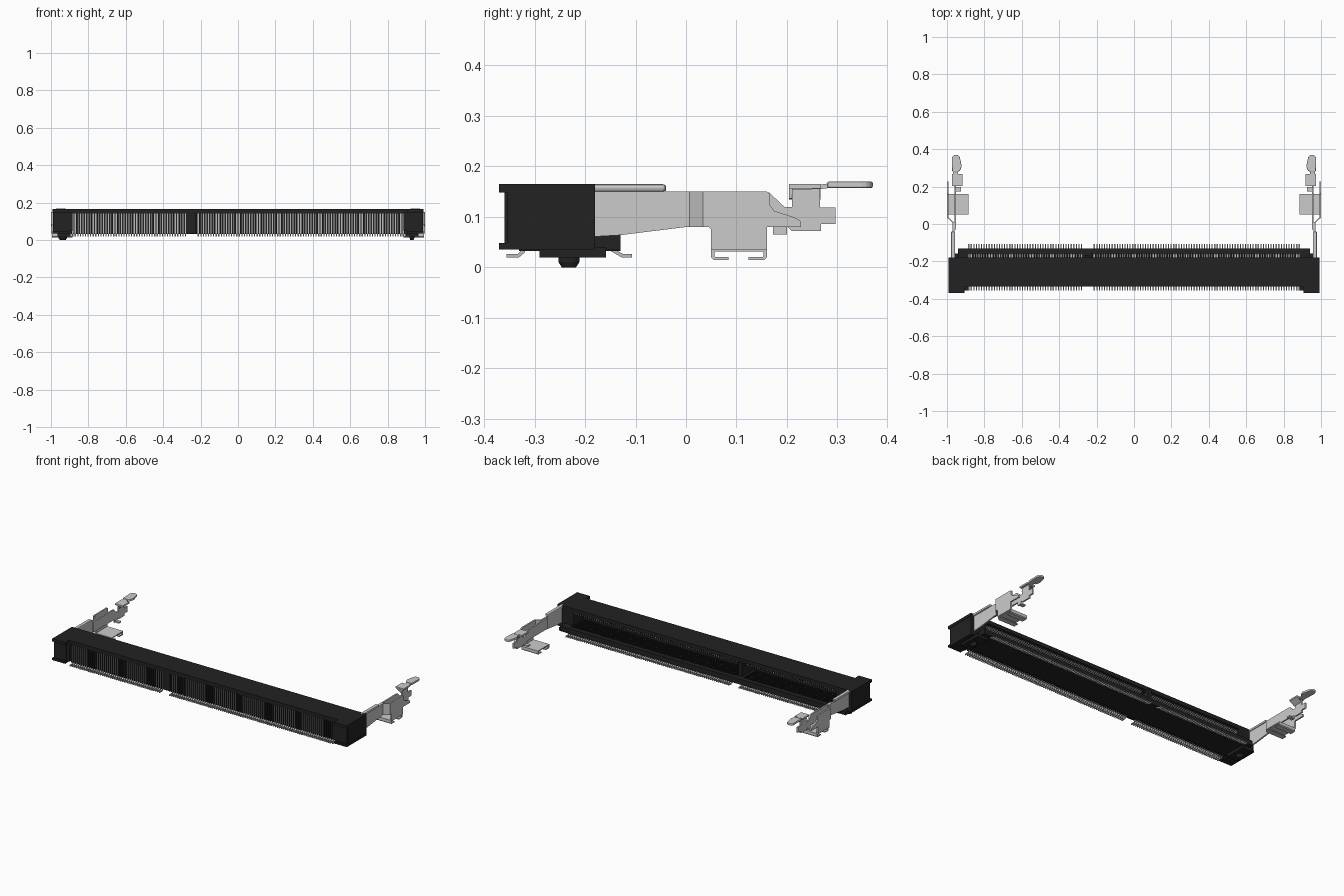
import bpy, bmesh, math
from mathutils import Vector

if "Cube" in bpy.data.objects:
    bpy.data.objects.remove(bpy.data.objects["Cube"])

def material(name, rgb):
    m = bpy.data.materials.new(name)
    m.diffuse_color = (*rgb, 1)
    m.use_nodes = True
    m.node_tree.nodes["Principled BSDF"].inputs["Base Color"].default_value = m.diffuse_color
    return m

BLACK = material("black plastic", (0.016, 0.016, 0.016))
METAL = material("light metal", (0.60, 0.60, 0.60))
PIN = material("pin metal", (0.50, 0.50, 0.50))

def finish(name, bm, mat, mirror=False, bevel=0):
    bmesh.ops.recalc_face_normals(bm, faces=bm.faces)
    me = bpy.data.meshes.new(name)
    bm.to_mesh(me)
    bm.free()
    ob = bpy.data.objects.new(name, me)
    bpy.context.collection.objects.link(ob)
    me.materials.append(mat)
    if bevel:
        b = ob.modifiers.new("bevel", 'BEVEL')
        b.width, b.segments = bevel, 2
    if mirror:
        ob.modifiers.new("mirror", 'MIRROR').use_mirror_merge = False
    return ob

def box(bm, x0, x1, y0, y1, z0, z1):
    v = bmesh.ops.create_cube(bm, size=1)["verts"]
    for p in v:
        p.co = ((x0 + x1) / 2 + p.co.x * (x1 - x0),
                (y0 + y1) / 2 + p.co.y * (y1 - y0),
                (z0 + z1) / 2 + p.co.z * (z1 - z0))

def prism(bm, pts, x0, x1):
    """Outline in (y, z) extruded from x0 to x1."""
    a = [bm.verts.new((x0, y, z)) for y, z in pts]
    b = [bm.verts.new((x1, y, z)) for y, z in pts]
    bm.faces.new(a)
    bm.faces.new(b[::-1])
    n = len(pts)
    for i in range(n):
        bm.faces.new((a[i], b[i], b[(i + 1) % n], a[(i + 1) % n]))

def ribbon(path, t):
    """Outline of a bent strip of thickness t along a (y, z) path."""
    p = [Vector(q) for q in path]
    up, down = [], []
    for i, q in enumerate(p):
        d0 = (q - p[max(i - 1, 0)]).normalized()
        d1 = (p[min(i + 1, len(p) - 1)] - q).normalized()
        d0, d1 = (d0 if i else d1), (d1 if i < len(p) - 1 else d0)
        n = Vector((-d0.y - d1.y, d0.x + d1.x)).normalized()
        k = t / 2 / max(0.4, n.dot(Vector((-d0.y, d0.x))))
        up.append(q + n * k)
        down.append(q - n * k)
    return [tuple(q) for q in up + down[::-1]]

PITCH, KEY = 0.0137, -0.25
SLOTS = [(i - 64.5) * PITCH for i in range(130)]
PINS = [x for x in SLOTS if abs(x - KEY) > 0.028]

# Housing: roof, front wall, floor, rear lip
bm = bmesh.new()
box(bm, -0.91, 0.91, -0.333, -0.18, 0.142, 0.165)
box(bm, -0.91, 0.91, -0.305, -0.28, 0.035, 0.145)
box(bm, -0.89, 0.89, -0.30, -0.13, 0.033, 0.05)
box(bm, -0.89, 0.89, -0.157, -0.13, 0.045, 0.065)
finish("housing", bm, BLACK)

# Key block across the slot and its front pier
bm = bmesh.new()
box(bm, KEY - 0.024, KEY + 0.024, -0.333, -0.29, 0.035, 0.145)
box(bm, KEY - 0.022, KEY + 0.022, -0.29, -0.15, 0.045, 0.065)
box(bm, KEY - 0.012, KEY + 0.012, -0.29, -0.165, 0.045, 0.145)
finish("key_block", bm, BLACK)

# Ribs between the contacts
bm = bmesh.new()
for x in [s - PITCH / 2 for s in SLOTS] + [SLOTS[-1] + PITCH / 2]:
    box(bm, x - 0.0035, x + 0.0035, -0.331, -0.30, 0.033, 0.144)
    box(bm, x - 0.003, x + 0.003, -0.285, -0.155, 0.048, 0.065)
    box(bm, x - 0.003, x + 0.003, -0.285, -0.183, 0.13, 0.144)
finish("contact_ribs", bm, BLACK)

# Contacts: front row, rear row, and upper springs in the slot
front = ribbon([(-0.356, 0.0235), (-0.332, 0.0235), (-0.322, 0.032), (-0.322, 0.143)], 0.007)
rear = ribbon([(-0.107, 0.0235), (-0.127, 0.0235), (-0.148, 0.036),
               (-0.163, 0.056), (-0.275, 0.056)], 0.007)
upper = ribbon([(-0.282, 0.136), (-0.205, 0.122), (-0.187, 0.134)], 0.006)
for name, shape, shift in (("front_pins", front, 0), ("rear_pins", rear, 0),
                           ("upper_contacts", upper, 0)):
    bm = bmesh.new()
    for x in PINS:
        prism(bm, shape, x - 0.003, x + 0.003)
    finish(name, bm, PIN)

# End blocks with flanges, rear step and foot
bm = bmesh.new()
box(bm, 0.905, 0.985, -0.36, -0.18, 0.036, 0.164)
box(bm, 0.905, 0.992, -0.37, -0.18, 0.148, 0.165)
box(bm, 0.905, 0.992, -0.37, -0.18, 0.035, 0.048)
box(bm, 0.885, 0.99, -0.355, -0.18, 0.048, 0.148)
box(bm, 0.885, 0.94, -0.20, -0.13, 0.035, 0.065)
box(bm, 0.895, 0.965, -0.29, -0.158, 0.02, 0.04)
finish("end_blocks", bm, BLACK, mirror=True)

# Locating pegs, wide on the left and slim on the right
for name, x, sx in (("left_peg", -0.937, 1.1), ("right_peg", 0.93, 0.6)):
    bm = bmesh.new()
    for z0, z1, r0, r1 in ((0.011, 0.03, 0.021, 0.021), (0, 0.011, 0.014, 0.021)):
        v = bmesh.ops.create_cone(bm, cap_ends=True, segments=20, radius1=r0,
                                  radius2=r1, depth=z1 - z0)["verts"]
        for p in v:
            p.co = (x + p.co.x * sx, -0.232 + p.co.y, (z0 + z1) / 2 + p.co.z)
    finish(name, bm, BLACK)

# Fixed arm: flat plate that jogs outward, with a tab down to the solder foot
arm = [(-0.20, 0.162), (-0.04, 0.162), (-0.04, 0.15), (0.16, 0.15), (0.165, 0.146),
       (0.165, 0.125), (0.175, 0.112), (0.215, 0.099), (0.227, 0.092), (0.228, 0.08),
       (0.16, 0.08), (0.16, 0.035), (0.05, 0.035), (0.05, 0.075), (0.045, 0.08),
       (0.0, 0.08), (-0.13, 0.064), (-0.20, 0.06)]
bm = bmesh.new()
prism(bm, arm, 0.961, 0.97)
for y in (0.007, 0.034):
    bmesh.ops.bisect_plane(bm, geom=bm.verts[:] + bm.edges[:] + bm.faces[:],
                           plane_co=(0, y, 0), plane_no=(0, 1, 0))
for v in bm.verts:
    v.co.x += 0.03 * min(1, max(0, (v.co.y - 0.007) / 0.027))
finish("fixed_arms", bm, METAL, mirror=True)

# Folded top edge of the arm
bm = bmesh.new()
box(bm, 0.956, 0.978, -0.20, -0.04, 0.15, 0.165)
finish("arm_top_folds", bm, METAL, mirror=True, bevel=0.006)

# Solder foot: plate with curled ends
bm = bmesh.new()
prism(bm, ribbon([(0.084, 0.018), (0.056, 0.018), (0.053, 0.021), (0.053, 0.035),
                  (0.157, 0.035), (0.157, 0.021), (0.154, 0.018), (0.124, 0.018)], 0.006),
      0.885, 0.995)
finish("solder_feet", bm, METAL, mirror=True)

# Spring leaf carrying the latch
leaf = [(-0.03, 0.148), (0.165, 0.148), (0.195, 0.12), (0.21, 0.12), (0.21, 0.155),
        (0.265, 0.155), (0.265, 0.119), (0.296, 0.119), (0.296, 0.086), (0.267, 0.086),
        (0.267, 0.072), (0.21, 0.072), (0.20, 0.082), (0.20, 0.065), (0.172, 0.065),
        (0.172, 0.085), (-0.03, 0.085)]
bm = bmesh.new()
prism(bm, leaf, 0.951, 0.96)
box(bm, 0.925, 0.956, 0.175, 0.198, 0.066, 0.074)
finish("spring_leaves", bm, METAL, mirror=True)

# Latch: bent catch plate and neck
bm = bmesh.new()
box(bm, 0.918, 0.972, 0.204, 0.266, 0.156, 0.165)
prism(bm, ribbon([(0.25, 0.16), (0.27, 0.16), (0.29, 0.163)], 0.009), 0.94, 0.968)
# sloped lead-in under the catch
for v in [(0.918, 0.0), (0.951, 0.0)][:1]:
    slope = [(0.918, 0.158), (0.926, 0.158), (0.96, 0.137), (0.952, 0.135)]
    a = [bm.verts.new((x, 0.204, z)) for x, z in slope]
    b = [bm.verts.new((x, 0.266, z)) for x, z in slope]
    bm.faces.new(a)
    bm.faces.new(b[::-1])
    for i in range(4):
        bm.faces.new((a[i], b[i], b[(i + 1) % 4], a[(i + 1) % 4]))
finish("latch_catches", bm, METAL, mirror=True)

# Finger tab: rounded-end plate
tab = [(0.972, 0.28), (0.974, 0.35)]
tab += [(0.952 + 0.022 * math.cos(t * math.pi / 8), 0.35 + 0.02 * math.sin(t * math.pi / 8))
        for t in range(1, 8)]
tab += [(0.93, 0.35), (0.921, 0.31), (0.93, 0.285), (0.94, 0.28)]
bm = bmesh.new()
f = bm.faces.new([bm.verts.new((x, y, 0.157)) for x, y in tab])
ext = bmesh.ops.extrude_face_region(bm, geom=[f])["geom"]
for v in ext:
    if isinstance(v, bmesh.types.BMVert):
        v.co.z = 0.170
finish("finger_tabs", bm, METAL, mirror=True, bevel=0.003)
